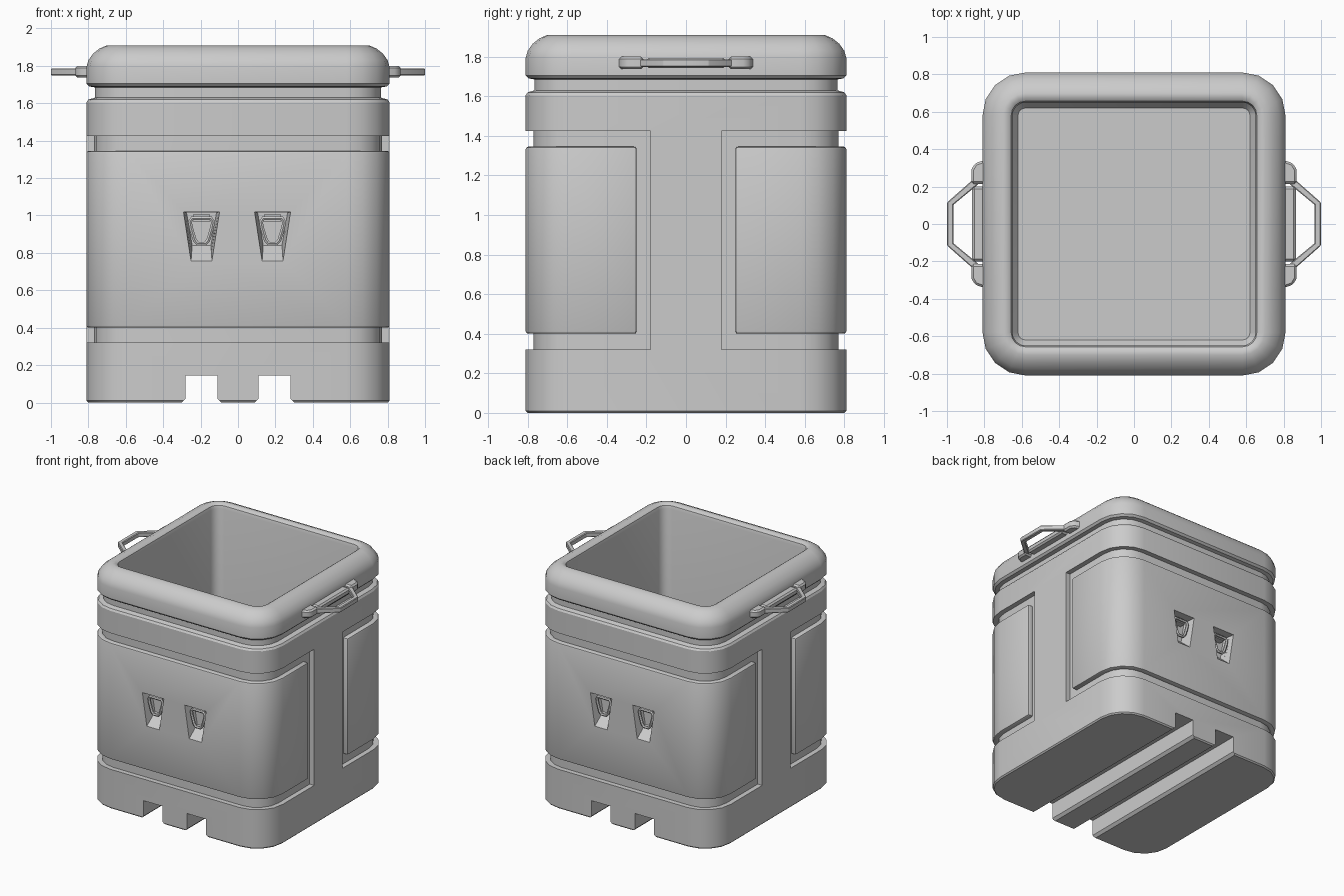
import bpy, bmesh, math

if "Cube" in bpy.data.objects:
    bpy.data.objects.remove(bpy.data.objects["Cube"])

C = 0.58  # centre of every rounded corner, so radius = half - C


def finish(ob, angle=32):
    bpy.ops.object.select_all(action='DESELECT')
    bpy.context.view_layer.objects.active = ob
    ob.select_set(True)
    for m in list(ob.modifiers):
        bpy.ops.object.modifier_apply(modifier=m.name)
    bpy.ops.object.shade_smooth_by_angle(angle=math.radians(angle))


def loft(name, loops):
    """Closed solid skinned through loops of equal length, capped at both ends."""
    bm = bmesh.new()
    rows = [[bm.verts.new(p) for p in lp] for lp in loops]
    n = len(rows[0])
    for a, b in zip(rows, rows[1:]):
        for i in range(n):
            j = (i + 1) % n
            bm.faces.new((a[i], a[j], b[j], b[i]))
    bm.faces.new(rows[0])
    bm.faces.new(rows[-1])
    bmesh.ops.recalc_face_normals(bm, faces=bm.faces)
    me = bpy.data.meshes.new(name)
    bm.to_mesh(me)
    bm.free()
    ob = bpy.data.objects.new(name, me)
    bpy.context.collection.objects.link(ob)
    return ob


def prism_z(name, pts, z0, z1):
    return loft(name, [[(x, y, z) for x, y in pts] for z in (z0, z1)])


def bevel(ob, w, seg=1):
    m = ob.modifiers.new("bevel", 'BEVEL')
    m.width, m.segments, m.limit_method = w, seg, 'ANGLE'
    m.angle_limit = math.radians(40)


def cut(ob, cutter):
    m = ob.modifiers.new("cut", 'BOOLEAN')
    m.object, m.operation, m.solver = cutter, 'DIFFERENCE', 'EXACT'
    cutter.hide_render = True
    cutter.hide_viewport = False


def corner(half, sx, sy, a0, seg=4):
    r = half - C
    return [(sx * C + r * math.cos(a), sy * C + r * math.sin(a))
            for a in (math.radians(a0 - 90 * i / seg) for i in range(seg + 1))]


def ring(half):
    return (corner(half, 1, -1, 0) + corner(half, -1, -1, -90)
            + corner(half, -1, 1, 180) + corner(half, 1, 1, 90))


def wrap(inner, outer, yend, s):
    """C-shaped band around the front (s=1) or back (s=-1)."""
    def side(h):
        return ([(h, -yend)] + corner(h, 1, -1, 0)
                + corner(h, -1, -1, -90) + [(-h, -yend)])
    return [(s * x, s * y) for x, y in side(outer) + side(inner)[::-1]]


# Tub shell: outside, rolled rim and hollow inside
profile = [(.80, 0), (.81, .01), (.81, 1.605), (.80, 1.62), (.765, 1.63),
           (.765, 1.685), (.795, 1.69), (.81, 1.705), (.81, 1.795),
           (.80, 1.83), (.775, 1.865), (.74, 1.893), (.70, 1.91),
           (.675, 1.908), (.657, 1.895), (.65, 1.87), (.65, .24), (.62, .20)]
tub = loft("tub", [[(x, y, z) for x, y in ring(h)] for h, z in profile])
cutters = []

# Forklift channels under the tub
for s in (-1, 1):
    pts = [(.07, -.02), (.11, .02), (.11, .145), (.28, .145), (.28, .02), (.32, -.02)]
    c = loft("channel_cutter", [[(s * x, y, z) for x, z in pts] for y in (-1, 1)])
    cut(tub, c)
    cutters.append(c)

for s, side in ((1, "front"), (-1, "back")):
    # Recessed groove with a raised panel inside it
    c = prism_z(side + "_groove_cutter", wrap(.77, .90, .18, s), .32, 1.425)
    cut(tub, c)
    cutters.append(c)
    panel = prism_z(side + "_panel", wrap(.755, .81, .25, s), .40, 1.345)
    bevel(panel, .012, 2)
    for x0 in (-.195, .185):
        # Sloping pocket
        front = [(-.10, 1.02), (.10, 1.02), (.057, .74), (-.057, .74)]
        back = [(-.08, 1.015), (.08, 1.015), (.05, .84), (-.05, .84)]
        c = loft("pocket_cutter", [[(s * (x0 + x), s * y, z) for x, z in f]
                                   for f, y in ((front, -.83), (back, -.715))])
        cut(tub, c)
        cut(panel, c)
        cutters.append(c)
        # Lashing ring hanging in the pocket
        cu = bpy.data.curves.new("lashing_ring", 'CURVE')
        cu.dimensions, cu.bevel_depth, cu.bevel_resolution = '3D', .012, 1
        sp = cu.splines.new('POLY')
        half = [(.05, .985), (.062, .965), (.055, .93), (.036, .868), (.02, .85)]
        path = half + [(-x, z) for x, z in half[::-1]]
        sp.points.add(len(path) - 1)
        for p, (x, z) in zip(sp.points, path):
            p.co = (s * (x0 + x), s * -.772, z, 1)
        sp.use_cyclic_u = True
        tie = bpy.data.objects.new("lashing_ring", cu)
        bpy.context.collection.objects.link(tie)
        bpy.ops.object.select_all(action='DESELECT')
        bpy.context.view_layer.objects.active = tie
        tie.select_set(True)
        bpy.ops.object.convert(target='MESH')
        finish(tie, 50)
        # Mount behind the ring
        y0, y1 = sorted((s * -.70, s * -.765))
        lug = prism_z("ring_mount", [(s * x0 + x, y) for x, y in
                      ((-.045, y0), (.045, y0), (.045, y1), (-.045, y1))], .968, 1.005)
        finish(lug)
    finish(panel)
finish(tub)
for c in cutters:
    bpy.data.objects.remove(c)

# Carrying handles on both sides of the rim
for s, side in ((1, "right"), (-1, "left")):
    bail = [(.83, .265), (1.0, .115), (1.0, -.115), (.83, -.265),
            (.83, -.215), (.965, -.103), (.965, .103), (.83, .215)]
    h = prism_z(side + "_handle", [(s * x, y) for x, y in bail], 1.748, 1.787)
    bevel(h, .005)
    finish(h)
    plate = [(.79, -.20), (.865, -.20), (.865, .20), (.79, .20)]
    p = prism_z(side + "_handle_plate", [(s * x, y) for x, y in plate], 1.742, 1.793)
    bevel(p, .012)
    finish(p)
    for t in (-1, 1):
        lug = [(.79, .215), (.87, .215), (.87, .29), (.85, .325), (.79, .345)]
        b = prism_z(side + "_handle_bracket", [(s * x, t * y) for x, y in lug], 1.737, 1.80)
        bevel(b, .012)
        finish(b)
